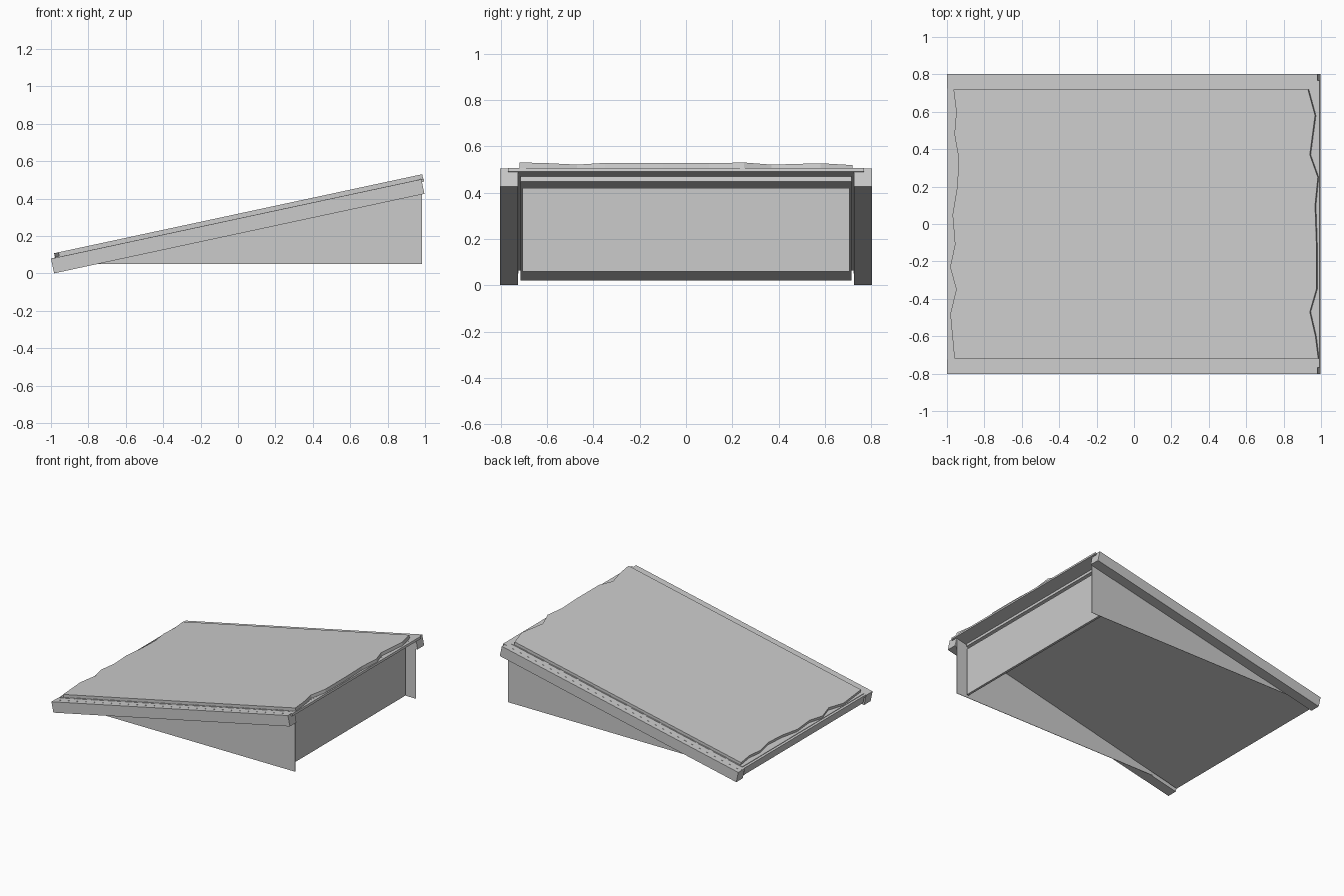
import bpy, bmesh, math
from mathutils import Vector

if "Cube" in bpy.data.objects:
    bpy.data.objects.remove(bpy.data.objects["Cube"])

grey = bpy.data.materials.new("plain grey")
grey.use_nodes = True
COLOUR = (0.6, 0.6, 0.6, 1)
grey.diffuse_color = COLOUR
grey.node_tree.nodes["Principled BSDF"].inputs["Base Color"].default_value = COLOUR

ANGLE = math.atan2(0.425, 1.98)
C, S = math.cos(ANGLE), math.sin(ANGLE)
LENGTH = 2.025


def slope(u, w, y=0):
    """Point at distance u up the slope and height w above the frame top."""
    return Vector((-1 + u * C - w * S, y, 0.079 + u * S + w * C))


def solid(name, outline, offset):
    """Extrude a closed outline by an offset vector."""
    bm = bmesh.new()
    face = bm.faces.new([bm.verts.new(p) for p in outline])
    ext = bmesh.ops.extrude_face_region(bm, geom=[face], use_keep_orig=True)
    verts = [g for g in ext["geom"] if isinstance(g, bmesh.types.BMVert)]
    bmesh.ops.translate(bm, vec=offset, verts=verts)
    bmesh.ops.recalc_face_normals(bm, faces=bm.faces)
    mesh = bpy.data.meshes.new(name)
    bm.to_mesh(mesh)
    bm.free()
    mesh.materials.append(grey)
    obj = bpy.data.objects.new(name, mesh)
    bpy.context.collection.objects.link(obj)
    return obj


def sloped(name, profile, y0, y1):
    """Prism across y from a profile of (u, w) pairs."""
    return solid(name, [slope(u, w, y0) for u, w in profile], Vector((0, y1 - y0, 0)))


def rect(u0, u1, w0, w1):
    return [(u0, w0), (u1, w0), (u1, w1), (u0, w1)]


# Side rails and thin triangular side walls
for side, sign in (("left", 1), ("right", -1)):
    sloped(side + "_rail", rect(0, LENGTH, -0.08, 0), sign * 0.725, sign * 0.803)
    wall = [Vector((-0.77, sign * 0.721, 0.05)), Vector((0.985, sign * 0.721, 0.05)),
            Vector((0.985, sign * 0.721, 0.475)), Vector((-0.77, sign * 0.721, 0.1))]
    solid(side + "_wall", wall, Vector((0, sign * 0.003, 0)))

# Recessed upright panel under the high end
panel = [Vector((0.89, y, z)) for y, z in
         ((-0.706, 0.06), (0.706, 0.06), (0.706, 0.42), (-0.706, 0.42))]
solid("end_panel", panel, Vector((0.018, 0, 0)))

# Deck core and the sheet over it, let into the rails
sloped("deck_core", [(0.005, -0.062), (1.94, -0.04), (1.94, -0.014), (0.005, -0.014)],
       -0.714, 0.714)
sloped("deck_sheet", rect(0.004, 2.038, -0.016, 0.0005), -0.768, 0.768)

# Overlapping slats whose ends show beside the covering
COUNT = 14
step = (LENGTH - 0.04) / COUNT
for i in range(COUNT):
    u = 0.02 + i * step
    sloped(f"slat_{i + 1}", [(u, -0.004), (u + step, -0.004), (u + step, 0.001), (u, 0.005)],
           -0.727, 0.727)

# Covering with ragged ends, as (y, x) pairs
high_end = [(-0.72, 0.985), (-0.6, 0.97), (-0.47, 0.94), (-0.35, 0.975), (-0.1, 0.975),
            (0.1, 0.968), (0.25, 0.983), (0.37, 0.94), (0.58, 0.968), (0.72, 0.93)]
low_end = [(0.72, -0.965), (0.6, -0.95), (0.48, -0.96), (0.35, -0.937), (0.2, -0.945),
           (0.05, -0.97), (-0.11, -0.957), (-0.23, -0.983), (-0.35, -0.95),
           (-0.48, -0.982), (-0.72, -0.96)]
outline = [slope((x + 1.005) / C, 0.001, y) for y, x in high_end + low_end]
solid("covering", outline, slope(0, 0.025) - slope(0, 0.001))
